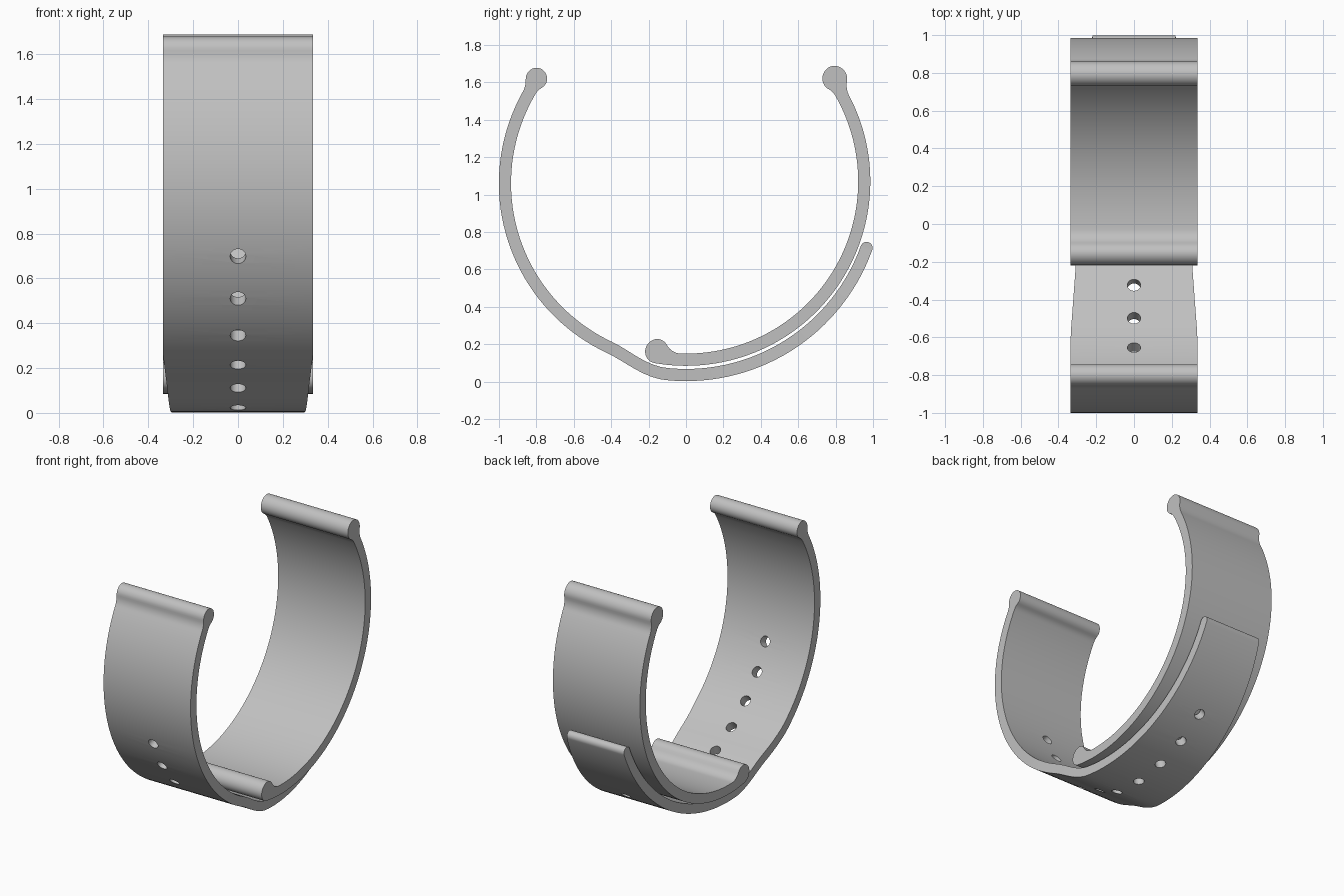
import bpy, bmesh
from math import sin, cos, radians, sqrt, degrees
from mathutils import Matrix

if "Cube" in bpy.data.objects:
    bpy.data.objects.remove(bpy.data.objects["Cube"], do_unlink=True)

grey = bpy.data.materials.new("strap grey")
grey.use_nodes = True
grey.diffuse_color = (0.53, 0.53, 0.53, 1)
grey.node_tree.nodes["Principled BSDF"].inputs["Base Color"].default_value = grey.diffuse_color

WIDTH = 0.335      # half width of the band
HALF = 0.0325      # half thickness of the band
FILLET = 0.1       # blend between band and end bar


def smooth(t):
    t = min(max(t, 0), 1)
    return t * t * (3 - 2 * t)


def side(s, r, h):
    """Height of one band side at distance s from the centre of a round end."""
    if s <= 0:
        return sqrt(max(r * r - s * s, 0))
    reach = sqrt(max((r + FILLET) ** 2 - (h + FILLET) ** 2, 0))
    if s >= reach:
        return h
    if s <= reach * r / (r + FILLET):
        return sqrt(r * r - s * s)
    return h + FILLET - sqrt(FILLET ** 2 - (reach - s) ** 2)


def strap(name, centre, start, end, radius, half_width, ends):
    """Sweep a band around x; ends hold (radius, offset) of the round end bars."""
    mean = radius(start)
    # angle samples, dense around both round ends
    angles = []
    near = [-cos(radians(180 * i / 24)) for i in range(13)]
    for sign, a, (r, d) in ((1, start, ends[0]), (-1, end, ends[1])):
        span = degrees(r / mean)
        angles += [a + sign * span * n for n in near]
        angles += [a + sign * degrees(0.012 * i) for i in range(1, 15)]
    inner_span = end - start - 22
    angles += [start + 11 + inner_span * i / 70 for i in range(71)]
    angles = sorted(set(round(a, 3) for a in angles))

    bm = bmesh.new()
    rings = []
    for a in angles:
        first = a < (start + end) / 2
        r, d = ends[0] if first else ends[1]
        s = radians(a - start if first else end - a) * mean
        outer = radius(a) + d + side(s, r, HALF - d)
        inner = radius(a) + d - side(s, r, HALF + d)
        w = half_width(a)
        t = radians(a)
        rings.append([bm.verts.new((x, q * sin(t), centre - q * cos(t)))
                      for x, q in ((-w, outer), (w, outer), (w, inner), (-w, inner))])
    for p, q in zip(rings, rings[1:]):
        for i in range(4):
            j = (i + 1) % 4
            bm.faces.new((p[i], p[j], q[j], q[i]))
    bm.faces.new(rings[0])
    bm.faces.new(rings[-1][::-1])
    bmesh.ops.remove_doubles(bm, verts=bm.verts, dist=0.0002)
    bmesh.ops.recalc_face_normals(bm, faces=bm.faces)
    return finish(name, bm)


def finish(name, bm):
    mesh = bpy.data.meshes.new(name)
    bm.to_mesh(mesh)
    bm.free()
    mesh.materials.append(grey)
    ob = bpy.data.objects.new(name, mesh)
    bpy.context.collection.objects.link(ob)
    return ob


# Long front strap: steps outward under the short strap and tapers to its tip
CENTRE = 1.06
TIP = 70.2
front = strap("front_strap", CENTRE, -125, TIP,
              lambda a: 0.968 + 0.057 * smooth((a + 25) / 19),
              lambda a: WIDTH - 0.115 * min(max((a + 38) / (TIP + 38), 0), 1),
              ((0.057, 0.008), (HALF, 0)))

# Short back strap: thick bar at the top, bulb resting inside at the bottom
back = strap("back_strap", 1.07, -9.7, 124.7,
             lambda a: 0.953, lambda a: WIDTH,
             ((0.065, -0.0325), (0.066, 0.014)))

# Row of round holes cut through the front strap
bm = bmesh.new()
hole_angles = [2.6 + 12 * i for i in range(-1, 4)] + [-20 - 12.2 * i for i in range(5)]
for a in hole_angles:
    # cylinder axis points from the loop centre outward
    place = (Matrix.Translation((0, 0, CENTRE))
             @ Matrix.Rotation(radians(a), 4, 'X')
             @ Matrix.Translation((0, 0, -1)))
    bmesh.ops.create_cone(bm, cap_ends=True, segments=32, radius1=0.035,
                          radius2=0.035, depth=0.24, matrix=place)
cutter = finish("hole_cutter", bm)
cutter.hide_render = True
cut = front.modifiers.new("holes", 'BOOLEAN')
cut.operation = 'DIFFERENCE'
cut.solver = 'EXACT'
cut.object = cutter
bpy.context.view_layer.objects.active = front
bpy.ops.object.modifier_apply(modifier=cut.name)
bpy.data.objects.remove(cutter, do_unlink=True)

# Smooth curved faces, sharp rims
bpy.ops.object.select_all(action='DESELECT')
for ob in (front, back):
    ob.select_set(True)
bpy.context.view_layer.objects.active = front
bpy.ops.object.shade_smooth_by_angle(angle=radians(35))
